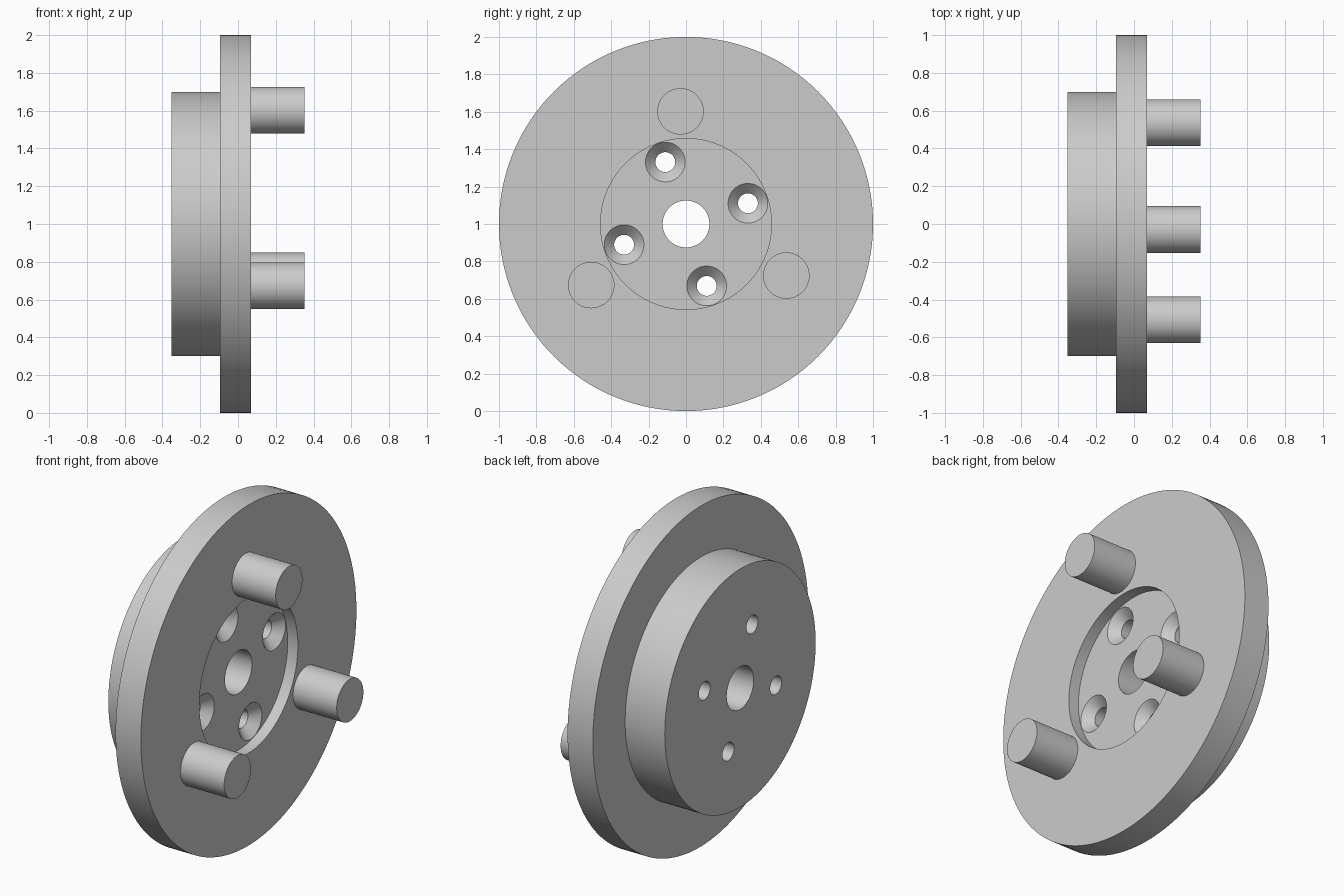
import bpy
import bmesh
from math import cos, sin, radians, tau

if "Cube" in bpy.data.objects:
    bpy.data.objects.remove(bpy.data.objects["Cube"])

# Plain grey metal
grey = bpy.data.materials.new("grey_metal")
grey.use_nodes = True
colour = (0.6, 0.6, 0.6, 1)
grey.diffuse_color = colour
grey.node_tree.nodes["Principled BSDF"].inputs["Base Color"].default_value = colour

# Key positions along the axle and shared radii
HUB_BACK, FLANGE_BACK, FLOOR, FLANGE_FRONT, PIN_END = -0.352, -0.095, 0.003, 0.069, 0.352
BORE_R, BOLT_R, SINK_R = 0.125, 0.053, 0.106


def polar(radius, degrees):
    a = radians(degrees)
    return radius * cos(a), 1 + radius * sin(a)


def lathe(name, profile, centre=(0, 1), ring=False, segments=64):
    """Spin (x, radius) points about an axis parallel to x; ring joins last to first."""
    bm = bmesh.new()
    loops = []
    for x, r in profile:
        loops.append([bm.verts.new((x, centre[0] + r * cos(tau * i / segments),
                                    centre[1] + r * sin(tau * i / segments)))
                      for i in range(segments)])
    pairs = list(zip(loops, loops[1:]))
    if ring:
        pairs.append((loops[-1], loops[0]))
    else:
        bm.faces.new(loops[0])
        bm.faces.new(loops[-1])
    for a, b in pairs:
        for i in range(segments):
            j = (i + 1) % segments
            bm.faces.new((a[i], a[j], b[j], b[i]))
    bmesh.ops.recalc_face_normals(bm, faces=bm.faces)
    mesh = bpy.data.meshes.new(name)
    bm.to_mesh(mesh)
    bm.free()
    mesh.materials.append(grey)
    obj = bpy.data.objects.new(name, mesh)
    bpy.context.collection.objects.link(obj)
    return obj


def activate(obj):
    bpy.ops.object.select_all(action="DESELECT")
    obj.select_set(True)
    bpy.context.view_layer.objects.active = obj


# Hub, flange, front recess and centre bore in one turned body
body = lathe("flanged_hub", [
    (HUB_BACK, BORE_R), (HUB_BACK, 0.7), (FLANGE_BACK, 0.7), (FLANGE_BACK, 1),
    (FLANGE_FRONT, 1), (FLANGE_FRONT, 0.457), (FLOOR, 0.457), (FLOOR, BORE_R),
], ring=True, segments=128)

# Four countersunk bolt holes
for k in range(4):
    cutter = lathe("bolt_hole_cutter", [
        (HUB_BACK - 0.05, BOLT_R), (FLOOR - SINK_R + BOLT_R, BOLT_R),
        (FLOOR, SINK_R), (FLOOR + 0.03, SINK_R),
    ], centre=polar(0.349, 18.5 + 90 * k))
    cutter.hide_render = True
    cut = body.modifiers.new("bolt_hole", "BOOLEAN")
    cut.operation = "DIFFERENCE"
    cut.solver = "EXACT"
    cut.object = cutter
    activate(body)
    bpy.ops.object.modifier_apply(modifier=cut.name)
    bpy.data.objects.remove(cutter)

# Three drive pins on the flange
parts = [body]
for k in range(3):
    parts.append(lathe(f"drive_pin_{k + 1}", [(FLANGE_FRONT - 0.02, 0.124), (PIN_END, 0.124)],
                       centre=polar(0.603, 92.8 + 120 * k)))

for part in parts:
    activate(part)
    bpy.ops.object.shade_smooth_by_angle(angle=radians(30))
